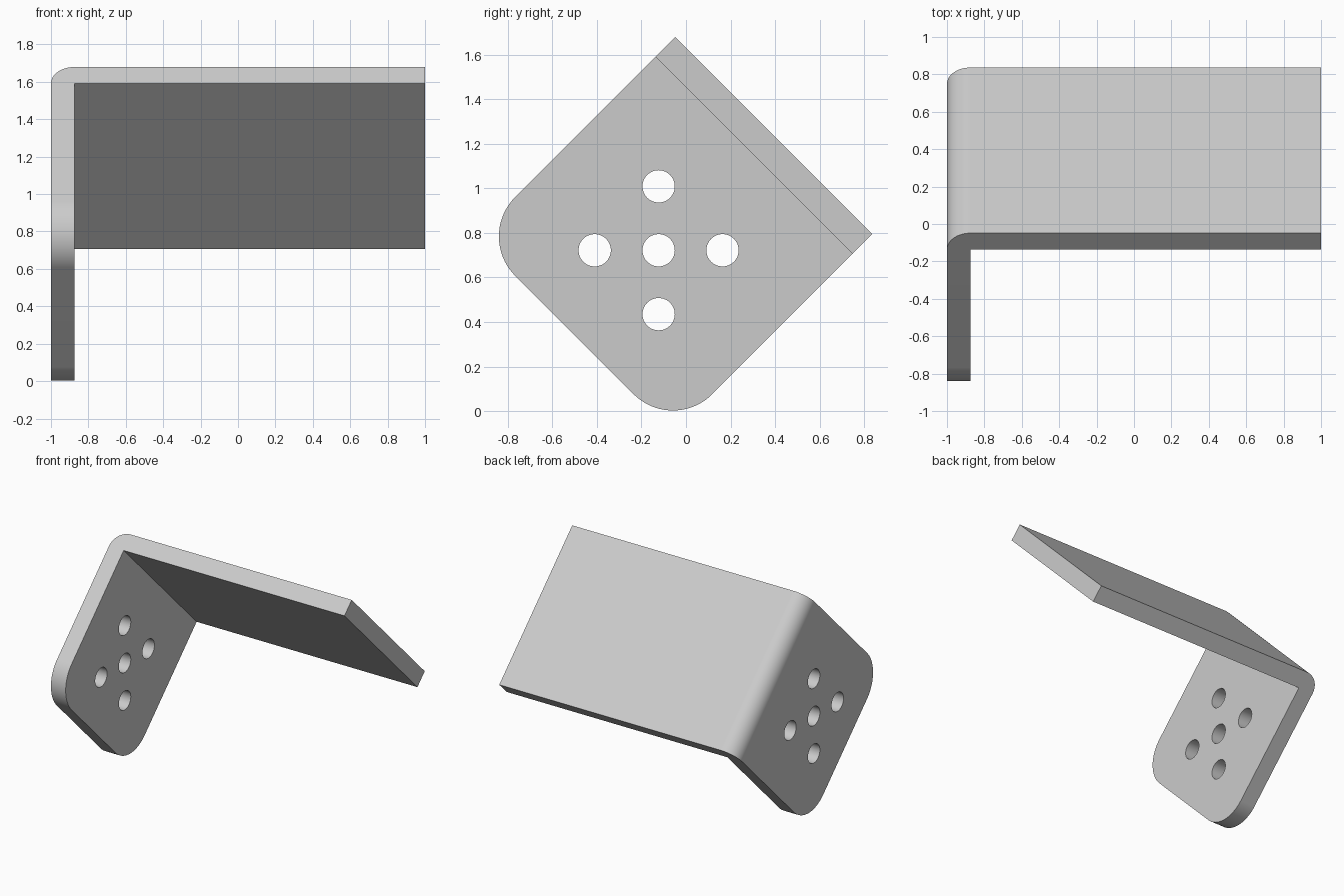
import bpy, bmesh
from math import pi, sin, cos, radians
from mathutils import Matrix, Vector

cube = bpy.data.objects.get("Cube")
if cube:
    bpy.data.objects.remove(cube, do_unlink=True)

THICK = 0.125               # sheet thickness, also the outer bend radius
U0, U1 = -1.222, 0.03       # ends of the sheet width
V0, V1 = -0.113, 1.153      # lower edge of the flange, outer face of the arm
TILT = Matrix.Rotation(radians(-45), 4, "X")

grey = bpy.data.materials.new("plain grey")
grey.use_nodes = True
colour = (0.6, 0.6, 0.6, 1)
grey.diffuse_color = colour
grey.node_tree.nodes["Principled BSDF"].inputs["Base Color"].default_value = colour


def make_object(name, bm):
    bmesh.ops.recalc_face_normals(bm, faces=bm.faces)
    mesh = bpy.data.meshes.new(name)
    bm.to_mesh(mesh)
    bm.free()
    obj = bpy.data.objects.new(name, mesh)
    bpy.context.collection.objects.link(obj)
    mesh.materials.append(grey)
    return obj


# Bent sheet: L profile with a rounded outer bend, extruded along its width
inner = THICK - 1
bend = [(inner - THICK * cos(a), V1 - THICK + THICK * sin(a))
        for a in (i * pi / 32 for i in range(17))]
profile = [(inner, V0), (-1, V0), *bend, (1, V1), (1, V1 - THICK), (inner, V1 - THICK)]
bm = bmesh.new()
face = bm.faces.new([bm.verts.new((x, U0, v)) for x, v in profile])
side = bmesh.ops.extrude_face_region(bm, geom=[face])
bmesh.ops.translate(bm, vec=(0, U1 - U0, 0),
                    verts=[g for g in side["geom"] if isinstance(g, bmesh.types.BMVert)])

# Rounded lower corners of the flange
corners = [e for e in bm.edges
           if all(abs(v.co.z - V0) < 1e-4 for v in e.verts)
           and abs(e.verts[0].co.y - e.verts[1].co.y) < 1e-4]
bmesh.ops.bevel(bm, geom=corners, offset=0.25, offset_type="OFFSET",
                segments=20, profile=0.5, affect="EDGES")
bm.transform(TILT)
bracket = make_object("angle_bracket", bm)

# Five screw holes in a cross
bm = bmesh.new()
step = 0.287
for dy, dz in ((0, 0), (step, 0), (-step, 0), (0, step), (0, -step)):
    place = Matrix.Translation(Vector((-0.94, -0.123 + dy, 0.722 + dz)))
    bmesh.ops.create_cone(bm, cap_ends=True, segments=48, radius1=0.0725,
                          radius2=0.0725, depth=0.3,
                          matrix=place @ Matrix.Rotation(pi / 2, 4, "Y"))
cutter = make_object("hole_cutter", bm)
cutter.hide_render = True

cut = bracket.modifiers.new("holes", "BOOLEAN")
cut.operation = "DIFFERENCE"
cut.solver = "EXACT"
cut.object = cutter
bpy.ops.object.select_all(action="DESELECT")
bracket.select_set(True)
bpy.context.view_layer.objects.active = bracket
bpy.ops.object.modifier_apply(modifier=cut.name)
bpy.data.objects.remove(cutter, do_unlink=True)

# Smooth bends with flat faces kept flat
bpy.ops.object.shade_smooth_by_angle(angle=radians(30))
flat = bracket.modifiers.new("flat faces", "WEIGHTED_NORMAL")
flat.keep_sharp = True
